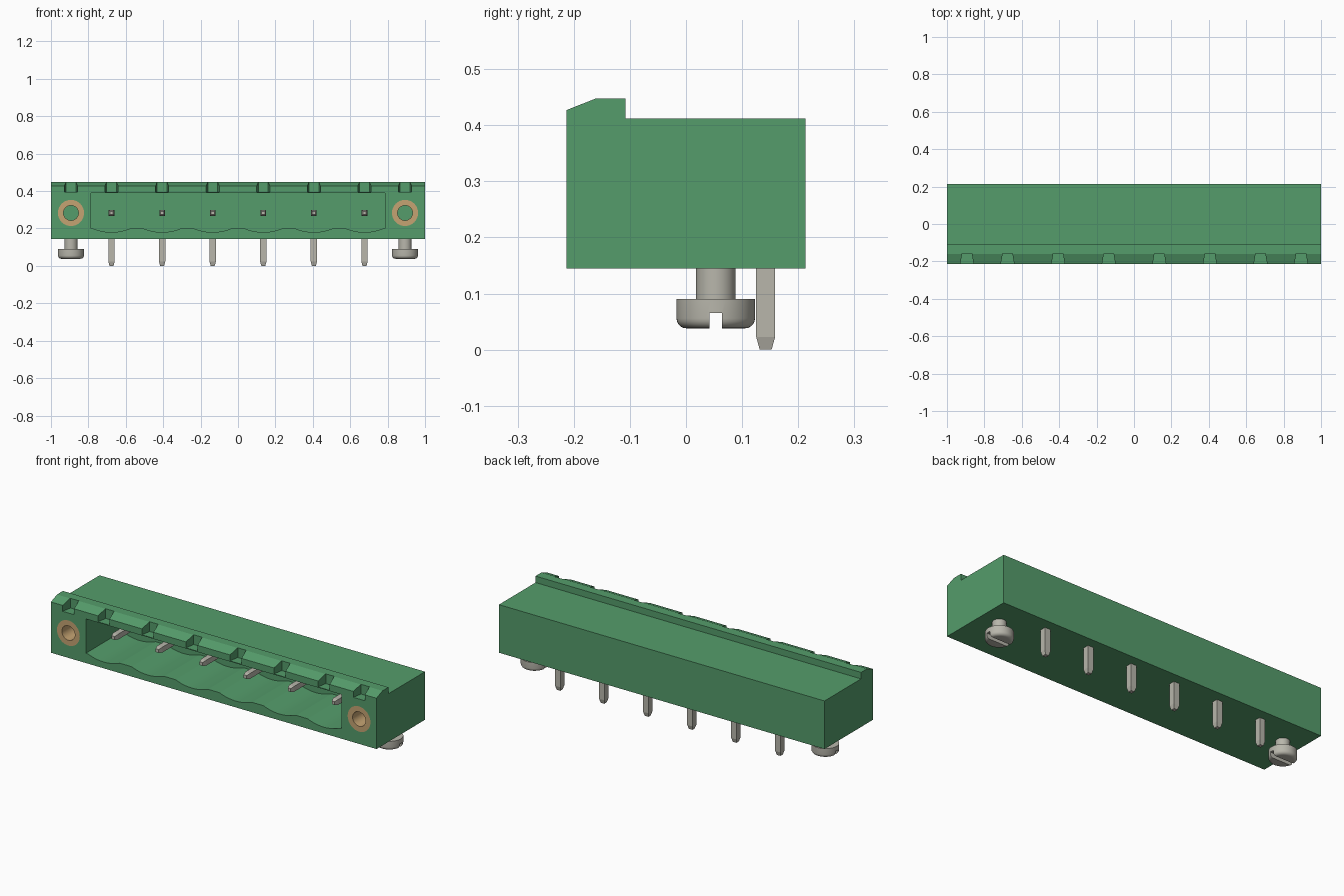
import bpy, bmesh, math
from mathutils import Matrix, Vector

cube = bpy.data.objects.get("Cube")
if cube:
    bpy.data.objects.remove(cube, do_unlink=True)


def material(name, rgb, metallic=0.0):
    m = bpy.data.materials.new(name)
    m.use_nodes = True
    m.diffuse_color = (*rgb, 1)
    m.node_tree.nodes["Principled BSDF"].inputs["Base Color"].default_value = (*rgb, 1)
    return m


GREEN = material("green plastic", (0.09, 0.335, 0.147))
BRASS = material("brass", (0.56, 0.37, 0.17))
STEEL = material("tinned metal", (0.48, 0.47, 0.41))


def finish(name, bm, mat):
    bmesh.ops.recalc_face_normals(bm, faces=bm.faces)
    mesh = bpy.data.meshes.new(name)
    bm.to_mesh(mesh)
    bm.free()
    mesh.materials.append(mat)
    ob = bpy.data.objects.new(name, mesh)
    bpy.context.collection.objects.link(ob)
    return ob


def prism(name, pts, axis, a, b, mat=GREEN):
    """Extrude a 2D outline along an axis from a to b."""
    place = {"x": lambda u, v, t: (t, u, v),
             "y": lambda u, v, t: (u, t, v),
             "z": lambda u, v, t: (u, v, t)}[axis]
    bm = bmesh.new()
    face = bm.faces.new([bm.verts.new(place(u, v, a)) for u, v in pts])
    ext = bmesh.ops.extrude_face_region(bm, geom=[face])
    moved = [e for e in ext["geom"] if isinstance(e, bmesh.types.BMVert)]
    bmesh.ops.translate(bm, verts=moved, vec=place(0, 0, b - a))
    return finish(name, bm, mat)


def lathe(name, profile, loc, mat, steps=48, along_y=False, closed=False):
    """Spin (radius, height) points round z, or round y; 4 steps give a square bar."""
    bm = bmesh.new()
    d = math.sqrt(0.5)
    verts = [bm.verts.new((r * d, r * d, h)) for r, h in profile]
    pairs = list(zip(verts, verts[1:])) + ([(verts[-1], verts[0])] if closed else [])
    edges = [bm.edges.new(p) for p in pairs]
    bmesh.ops.spin(bm, geom=verts + edges, cent=(0, 0, 0), axis=(0, 0, 1),
                   angle=2 * math.pi, steps=steps)
    bmesh.ops.remove_doubles(bm, verts=bm.verts, dist=1e-5)
    mat4 = Matrix.Translation(Vector(loc))
    if along_y:
        mat4 = mat4 @ Matrix.Rotation(-math.pi / 2, 4, "X")
    bmesh.ops.transform(bm, matrix=mat4, verts=bm.verts)
    return finish(name, bm, mat)


def select(ob):
    bpy.ops.object.select_all(action="DESELECT")
    ob.select_set(True)
    bpy.context.view_layer.objects.active = ob


def cut(ob, cutter):
    mod = ob.modifiers.new("cut", "BOOLEAN")
    mod.operation = "DIFFERENCE"
    mod.solver = "EXACT"
    mod.object = cutter
    select(ob)
    bpy.ops.object.modifier_apply(modifier=mod.name)
    bpy.data.objects.remove(cutter, do_unlink=True)


def smooth(ob, degrees):
    select(ob)
    bpy.ops.object.shade_smooth_by_angle(angle=math.radians(degrees))


FRONT, BACK, BASE = -0.213, 0.213, 0.145
PIN_X = [(i - 2.5) * 0.2705 for i in range(6)]
SCREW_X = [-0.893, 0.893]
AXIS_Z = 0.283

# Housing with the raised, chamfered latch ridge along the front
body = prism("housing", [(FRONT, BASE), (BACK, BASE), (BACK, 0.412), (-0.108, 0.412),
                         (-0.108, 0.448), (-0.16, 0.448), (FRONT, 0.427)], "x", -1, 1)

# Plug cavity with a scalloped floor under each pin
outline = [(0.785, 0.39), (-0.785, 0.39), (-0.785, 0.2)]
for x in PIN_X:
    for k in range(-5, 6):
        outline.append((x + 0.02 * k, 0.2 - 0.02 * (1 - (k / 5) ** 2)))
outline.append((0.785, 0.2))
cut(body, prism("cavity_cutter", outline, "y", FRONT - 0.1, 0.1))

# Tapered notches in the ridge
for x in PIN_X + SCREW_X:
    taper = [(x - 0.044, FRONT - 0.05), (x + 0.044, FRONT - 0.05),
             (x + 0.026, -0.158), (x - 0.026, -0.158)]
    cut(body, prism("notch_cutter", taper, "z", 0.394, 0.6))

# Flange holes lined with brass sleeves
for side, x in zip(("right", "left"), SCREW_X):
    cut(body, lathe("hole_cutter", [(0, -0.1), (0.07, -0.1), (0.07, 0.21), (0, 0.21)],
                    (x, FRONT, AXIS_Z), GREEN, along_y=True))
    sleeve = lathe(side + "_brass_sleeve",
                   [(0.04, 0), (0.07, 0), (0.07, 0.21), (0.04, 0.21)],
                   (x, FRONT, AXIS_Z), BRASS, along_y=True, closed=True)
    smooth(sleeve, 30)

    # Slotted mounting screw under each flange
    head = [(0, 0.038)]
    for k in range(6):
        a = math.pi / 2 * k / 5
        head.append((0.052 + 0.018 * math.sin(a), 0.056 - 0.018 * math.cos(a)))
    head += [(0.07, 0.09), (0.035, 0.09), (0.035, 0.16), (0, 0.16)]
    screw = lathe(side + "_screw", head, (x, 0.053, 0), STEEL)
    slot = [(0.042, 0.0), (0.064, 0.0), (0.064, 0.065), (0.042, 0.065)]
    cut(screw, prism("slot_cutter", slot, "x", x - 0.1, x + 0.1))
    smooth(screw, 30)
smooth(body, 15)

# Right-angle pins: solder tail below, contact blade inside the cavity
S = math.sqrt(2)
for i, x in enumerate(PIN_X, 1):
    lathe(f"solder_tail_{i}", [(0, 0), (0.0105 * S, 0), (0.017 * S, 0.023),
                               (0.017 * S, 0.2), (0, 0.2)], (x, 0.142, 0), STEEL, steps=4)
    lathe(f"contact_blade_{i}", [(0, 0), (0.009 * S, 0), (0.015 * S, 0.022),
                                 (0.015 * S, 0.26), (0, 0.26)],
          (x, -0.13, AXIS_Z), STEEL, steps=4, along_y=True)
